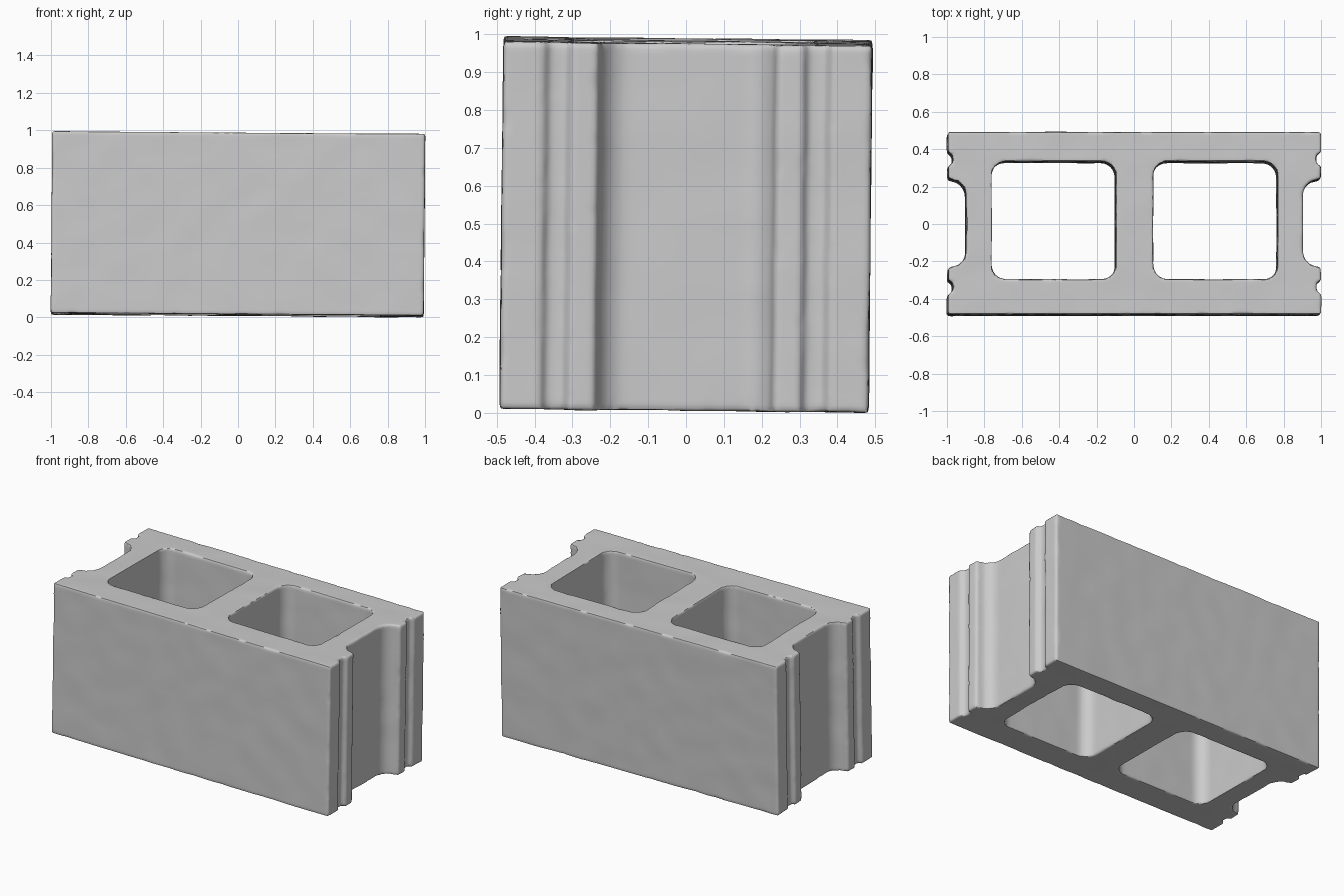
import bpy, bmesh, math
from mathutils import Matrix, Vector, noise

if "Cube" in bpy.data.objects:
    bpy.data.objects.remove(bpy.data.objects["Cube"])

HEIGHT = 0.97


def rounded_rect(x0, x1, y0, y1, r, n=6):
    pts = []
    corners = [(x1 - r, y1 - r), (x0 + r, y1 - r), (x0 + r, y0 + r), (x1 - r, y0 + r)]
    for q, (cx, cy) in enumerate(corners):
        for i in range(n + 1):
            a = math.pi / 2 * (q + i / n)
            pts.append((cx + r * math.cos(a), cy + r * math.sin(a)))
    return pts


# Outline: upper half of the grooved right end, mirrored to the other quadrants
quarter = [(0.9, 0.155), (0.905, 0.18), (0.92, 0.205), (0.945, 0.225), (0.995, 0.237),
           (0.997, 0.305), (0.972, 0.317), (0.972, 0.368), (0.997, 0.38), (0.997, 0.487)]
right = [(x, -y) for x, y in reversed(quarter)] + quarter
outline = right + [(-x, y) for x, y in reversed(right)]
cores = [rounded_rect(-0.765, -0.1, -0.3, 0.33, 0.075),
         rounded_rect(0.1, 0.765, -0.3, 0.33, 0.075)]

# Fill the outline around both cores and extrude it upwards
bm = bmesh.new()
for loop in [outline] + cores:
    vs = [bm.verts.new((x, y, -HEIGHT / 2)) for x, y in loop]
    for a, b in zip(vs, vs[1:] + vs[:1]):
        bm.edges.new((a, b))
bmesh.ops.triangle_fill(bm, edges=bm.edges[:], use_beauty=True, normal=(0, 0, 1))
ext = bmesh.ops.extrude_face_region(bm, geom=bm.faces[:], use_keep_orig=True)
bmesh.ops.translate(bm, vec=(0, 0, HEIGHT),
                    verts=[g for g in ext["geom"] if isinstance(g, bmesh.types.BMVert)])
bmesh.ops.recalc_face_normals(bm, faces=bm.faces[:])
mesh = bpy.data.meshes.new("concrete_block")
bm.to_mesh(mesh)
bm.free()
block = bpy.data.objects.new("concrete_block", mesh)
bpy.context.collection.objects.link(block)
bpy.context.view_layer.objects.active = block
block.select_set(True)

# Even dense surface for the wear
rm = block.modifiers.new("dense", "REMESH")
rm.mode = "VOXEL"
rm.voxel_size = 0.0105
bpy.ops.object.modifier_apply(modifier=rm.name)

# Worn edges: noise decides where the edges are rubbed away
wear = block.vertex_groups.new(name="wear")
for v in block.data.vertices:
    n = noise.noise(v.co * 9) + 0.6 * noise.noise(v.co * 22)
    wear.add([v.index], min(1.0, max(0.05, 0.1 + 1.5 * (n - 0.1))), "REPLACE")
sm = block.modifiers.new("chips", "SMOOTH")
sm.factor = 0.5
sm.iterations = 9
sm.vertex_group = "wear"
bpy.ops.object.modifier_apply(modifier=sm.name)

# Faint surface unevenness, then the slight lean of the block
tilt = Matrix.Rotation(0.0075, 3, "Y") @ Matrix.Rotation(-0.011, 3, "X")
normals = [v.normal.copy() for v in block.data.vertices]
for v, nrm in zip(block.data.vertices, normals):
    v.co = tilt @ (v.co + nrm * 0.0025 * noise.noise(v.co * 6 + Vector((3, 7, 1))))
low = min(v.co.z for v in block.data.vertices)
for v in block.data.vertices:
    v.co.z -= low
block.data.update()
bpy.ops.object.shade_smooth_by_angle(angle=math.radians(50))
